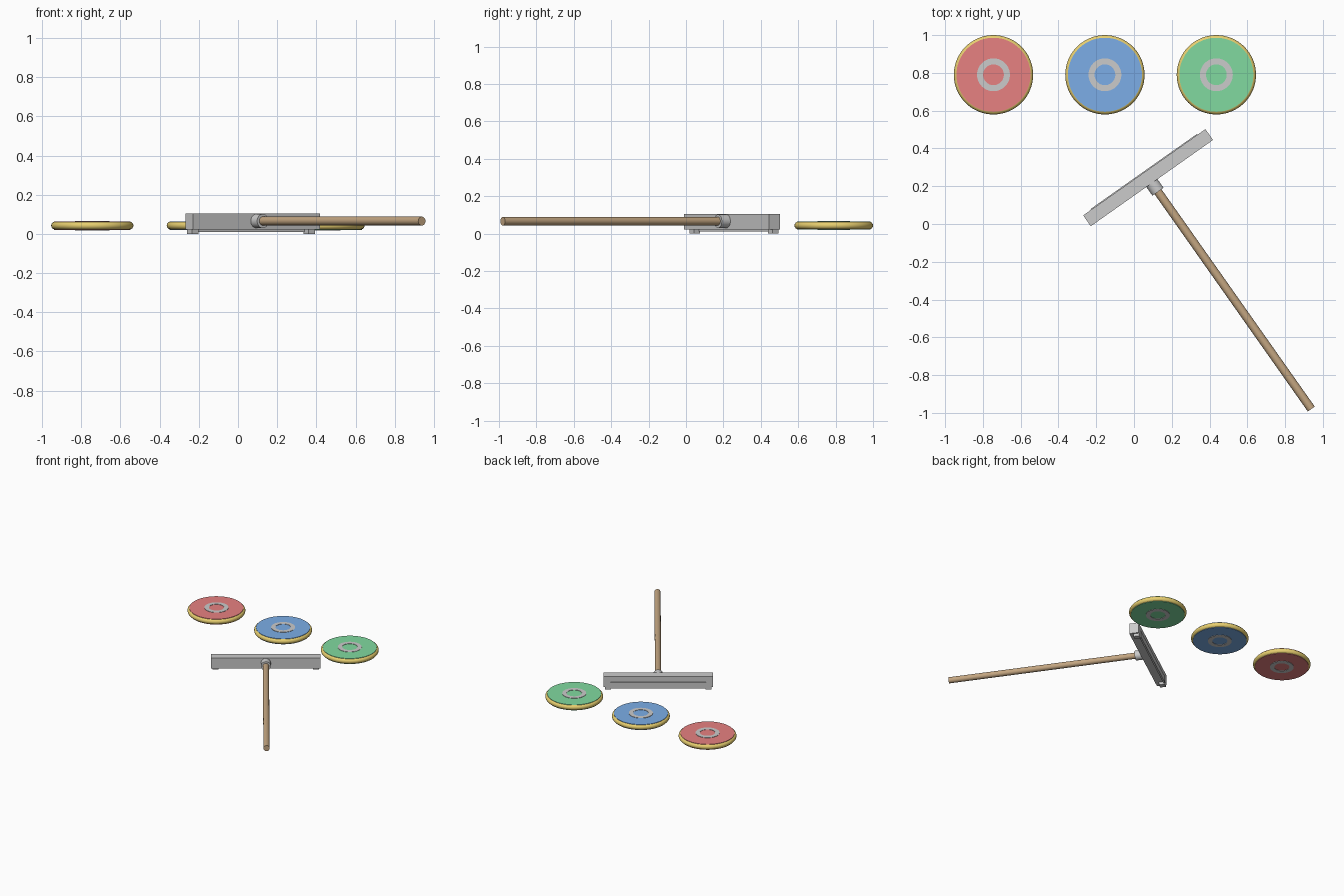
import bpy, bmesh
from math import radians, pi, cos, sin
from mathutils import Matrix

if "Cube" in bpy.data.objects:
    bpy.data.objects.remove(bpy.data.objects["Cube"])


def material(name, rgb):
    m = bpy.data.materials.new(name)
    m.diffuse_color = (*rgb, 1)
    m.use_nodes = True
    m.node_tree.nodes["Principled BSDF"].inputs["Base Color"].default_value = m.diffuse_color
    return m


def finish(name, bm, matrix, mat=None, smooth=True):
    bmesh.ops.recalc_face_normals(bm, faces=bm.faces)
    me = bpy.data.meshes.new(name)
    bm.to_mesh(me)
    bm.free()
    ob = bpy.data.objects.new(name, me)
    bpy.context.collection.objects.link(ob)
    ob.matrix_world = matrix
    if mat:
        me.materials.append(mat)
    if smooth:
        bpy.ops.object.select_all(action='DESELECT')
        ob.select_set(True)
        bpy.context.view_layer.objects.active = ob
        bpy.ops.object.shade_smooth_by_angle(angle=radians(35))
    return ob


def ring(name, profile, matrix, mat=None, segments=64):
    """Closed (radius, z) profile revolved round z."""
    bm = bmesh.new()
    loops = [[bm.verts.new((r * cos(2 * pi * i / segments), r * sin(2 * pi * i / segments), z))
              for r, z in profile] for i in range(segments)]
    n = len(profile)
    for i in range(segments):
        a, b = loops[i], loops[(i + 1) % segments]
        for j in range(n):
            k = (j + 1) % n
            bm.faces.new((a[j], b[j], b[k], a[k]))
    return finish(name, bm, matrix, mat)


def cylinder(name, radius, depth, matrix, mat=None, segments=32):
    bm = bmesh.new()
    bmesh.ops.create_cone(bm, cap_ends=True, segments=segments,
                          radius1=radius, radius2=radius, depth=depth)
    return finish(name, bm, matrix, mat)


def box(name, lo, hi, matrix):
    bm = bmesh.new()
    bmesh.ops.create_cube(bm, size=1)
    for v in bm.verts:
        for i in range(3):
            v.co[i] = (lo[i] + hi[i]) / 2 + v.co[i] * (hi[i] - lo[i])
    return finish(name, bm, matrix, smooth=False)


yellow = material("rim_yellow", (0.80, 0.62, 0.16))
wood = material("handle_wood", (0.55, 0.38, 0.22))
colours = {"red": (0.80, 0.22, 0.22), "blue": (0.20, 0.42, 0.80), "green": (0.22, 0.70, 0.35)}

# Three sliding discs: coloured body, rounded rim, inlaid ring
rim_profile = [(0.19 + 0.02 * cos(2 * pi * i / 16), 0.02 * sin(2 * pi * i / 16)) for i in range(16)]
inlay_profile = [(0.055, -0.0245), (0.087, -0.0245), (0.087, 0.0245), (0.055, 0.0245)]
for i, (colour, rgb) in enumerate(colours.items()):
    place = Matrix.Translation((-0.744 + 0.59 * i, 0.79, 0.043))
    cylinder(colour + "_disc", 0.196, 0.044, place, material(colour, rgb), 64)
    ring(colour + "_disc_rim", rim_profile, place, yellow)
    ring(colour + "_disc_ring", inlay_profile, place)

# Pushing tool, laid at an angle: local x runs along the head, -y along the handle
tool = Matrix.Translation((0.074, 0.246, 0)) @ Matrix.Rotation(radians(35.2), 4, 'Z')
box("head_bar", (-0.396, -0.036, 0.022), (0.396, 0.034, 0.105), tool)
box("head_front_strip", (-0.345, 0.026, 0.01), (0.345, 0.039, 0.06), tool)
for side, name in ((-1, "left_foot"), (1, "right_foot")):
    x = side * 0.364
    box(name, (x - 0.021, -0.008, 0), (x + 0.021, 0.034, 0.024), tool)


def along_handle(y0, y1):
    return tool @ Matrix.Translation((0, (y0 + y1) / 2, 0.066)) @ Matrix.Rotation(pi / 2, 4, 'X')


# Handle and its socket
cylinder("handle_socket", 0.036, 0.066, along_handle(-0.026, -0.092))
cylinder("handle", 0.0225, 1.45, along_handle(-0.05, -1.50), wood)
